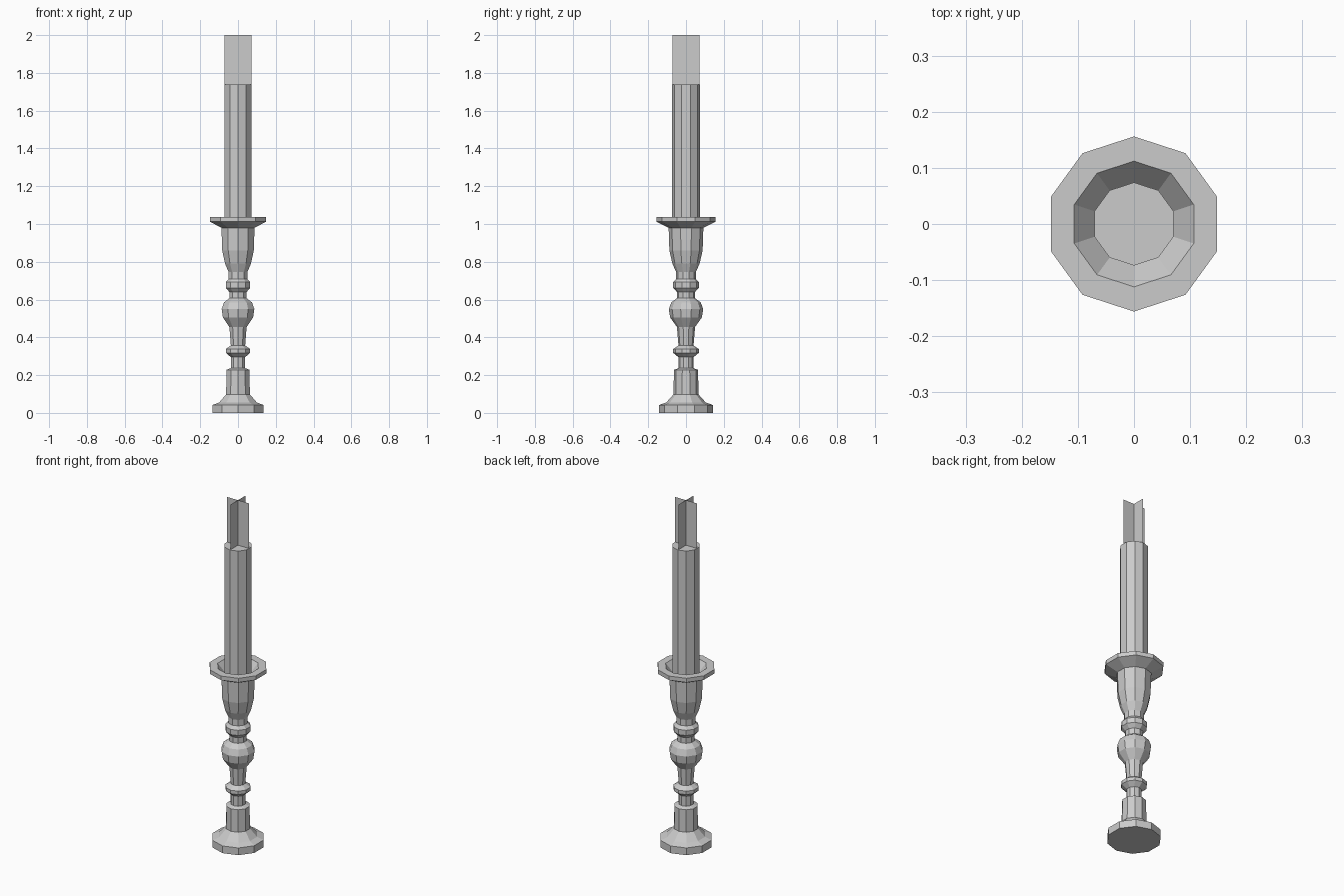
import bpy, bmesh
from math import sin, cos, pi

if "Cube" in bpy.data.objects:
    bpy.data.objects.remove(bpy.data.objects["Cube"])

SIDES = 10


def finish(name, bm):
    mesh = bpy.data.meshes.new(name)
    bm.to_mesh(mesh)
    bm.free()
    obj = bpy.data.objects.new(name, mesh)
    bpy.context.collection.objects.link(obj)
    return obj


def lathe(name, profile, cap_bottom=False, cap_top=False):
    """Flat-sided turning with a corner facing the back and the front."""
    bm = bmesh.new()
    angles = [pi / 2 + 2 * pi * i / SIDES for i in range(SIDES)]
    rings = [[bm.verts.new((r * cos(a), r * sin(a), z)) for a in angles]
             for r, z in profile]
    for low, high in zip(rings, rings[1:]):
        for i in range(SIDES):
            j = (i + 1) % SIDES
            bm.faces.new((low[i], low[j], high[j], high[i]))
    if cap_bottom:
        bm.faces.new(rings[0][::-1])
    if cap_top:
        bm.faces.new(rings[-1])
    return finish(name, bm)


# Turned holder: foot, column, lower ring, bulb, upper ring, cup, drip dish
lathe("candle_holder", [
    (0.142, 0.0), (0.142, 0.042), (0.105, 0.055), (0.066, 0.098),
    (0.064, 0.228), (0.040, 0.237), (0.040, 0.295),
    (0.068, 0.318), (0.068, 0.338), (0.040, 0.357),
    (0.048, 0.455), (0.084, 0.505), (0.091, 0.55), (0.078, 0.585),
    (0.048, 0.607), (0.048, 0.640),
    (0.068, 0.662), (0.068, 0.692), (0.052, 0.710), (0.052, 0.745),
    (0.072, 0.790), (0.088, 0.860), (0.092, 0.980),
    (0.156, 1.012), (0.156, 1.036), (0.112, 1.036), (0.074, 0.990),
], cap_bottom=True)

# Candle
lathe("candle", [(0.074, 0.990), (0.074, 1.738)], cap_top=True)

# Flame: two crossed upright cards
for name, (dx, dy) in {"flame_card_x": (0.071, 0), "flame_card_y": (0, 0.071)}.items():
    bm = bmesh.new()
    bm.faces.new([bm.verts.new(p) for p in (
        (-dx, -dy, 1.738), (dx, dy, 1.738), (dx, dy, 2.0), (-dx, -dy, 2.0))])
    finish(name, bm)
